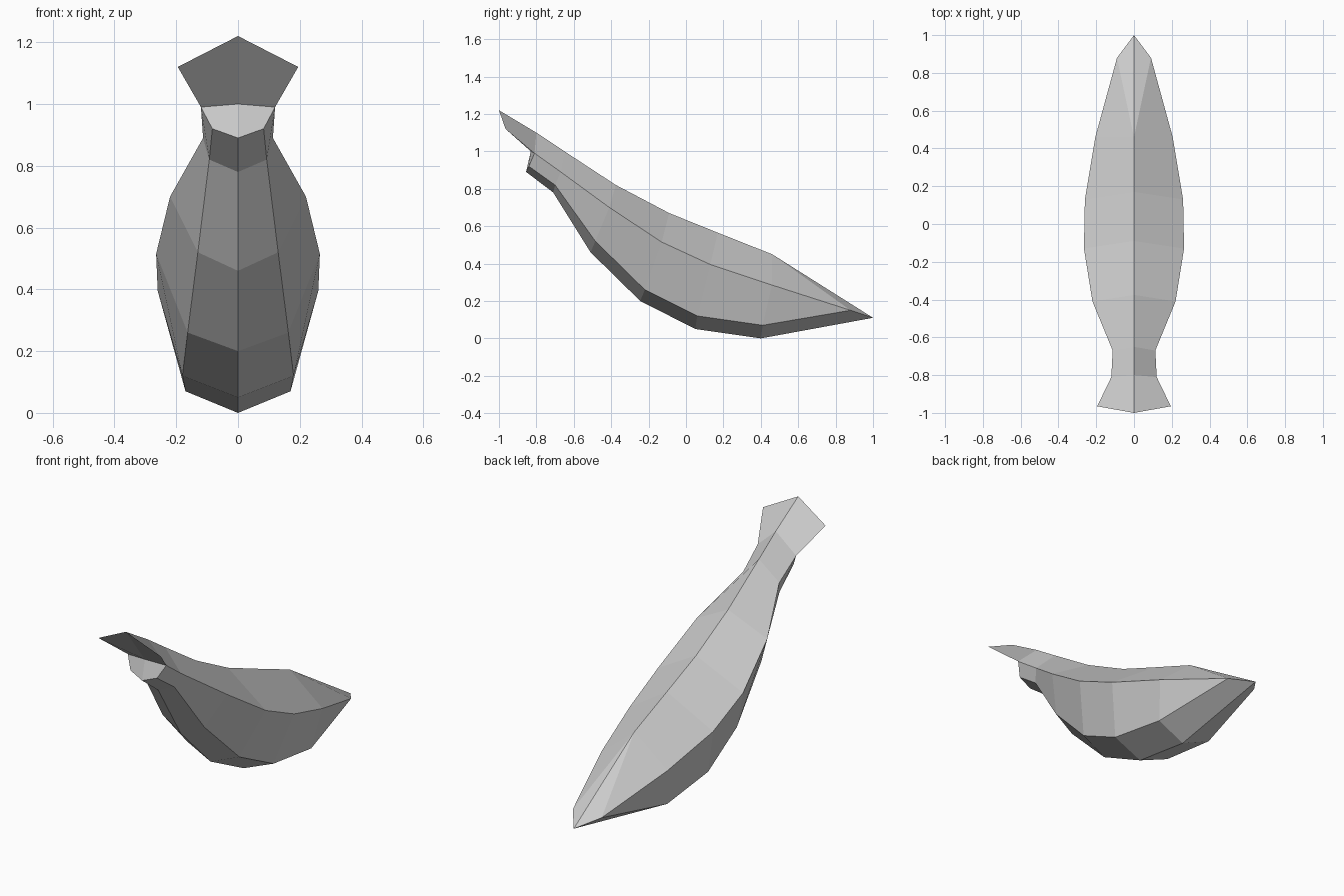
import bpy
import bmesh

default_cube = bpy.data.objects.get("Cube")
if default_cube:
    bpy.data.objects.remove(default_cube, do_unlink=True)


def make_material(name, colour):
    material = bpy.data.materials.new(name)
    material.use_nodes = True
    material.diffuse_color = colour
    shader = next(n for n in material.node_tree.nodes if n.type == "BSDF_PRINCIPLED")
    shader.inputs["Base Color"].default_value = colour
    shader.inputs["Roughness"].default_value = 0.8
    return material


# Lengthwise lines of the left half, each running from neck to tail as (x, y, z)
ridge = [(0, -.8, 1.1), (0, -.65, 1), (0, -.375, .82),
         (0, -.09, .67), (0, .17, .565), (0, .46, .45)]
flank = [(.12, -.81, .99), (.113, -.67, .89), (.22, -.41, .7),
         (.265, -.13, .515), (.26, .13, .395), (.205, .46, .285)]
chine = [(.083, -.84, .92), (.093, -.7, .82), (.13, -.485, .52),
         (.163, -.22, .26), (.18, .06, .12), (.17, .41, .07)]
keel = [(0, -.855, .89), (0, -.71, .78), (0, -.51, .46),
        (0, -.245, .2), (0, .05, .05), (0, .4, 0)]

bm = bmesh.new()
lines = [[bm.verts.new(point) for point in line]
         for line in (ridge, flank, chine, keel)]
ridge_v, flank_v, chine_v, keel_v = lines

# Body skin between neighbouring lines
for upper, lower in zip(lines, lines[1:]):
    for i in range(len(upper) - 1):
        bm.faces.new((upper[i], lower[i], lower[i + 1], upper[i + 1]))

# Overhanging hood with a recessed front below it
hood_tip = bm.verts.new((0, -1, 1.22))
hood_corner = bm.verts.new((.195, -.965, 1.12))
throat = bm.verts.new((0, -.83, 1))
bm.faces.new((hood_tip, hood_corner, flank_v[0], ridge_v[0]))
bm.faces.new((throat, flank_v[0], hood_corner, hood_tip))
bm.faces.new((throat, keel_v[0], chine_v[0], flank_v[0]))

# Tail closing to a point
tail_tip = bm.verts.new((0, 1, .11))
tail_side = bm.verts.new((.09, .88, .15))
bm.faces.new((ridge_v[-1], flank_v[-1], tail_side))
bm.faces.new((ridge_v[-1], tail_side, tail_tip))
bm.faces.new((flank_v[-1], chine_v[-1], tail_side))
bm.faces.new((chine_v[-1], keel_v[-1], tail_tip, tail_side))

# Mirrored right half, welded along the centre
copy = bmesh.ops.duplicate(bm, geom=bm.verts[:] + bm.edges[:] + bm.faces[:])["geom"]
for item in copy:
    if isinstance(item, bmesh.types.BMVert):
        item.co.x = -item.co.x
bmesh.ops.remove_doubles(bm, verts=bm.verts[:], dist=0.0001)
bmesh.ops.recalc_face_normals(bm, faces=bm.faces[:])

mesh = bpy.data.meshes.new("hooded_body")
bm.to_mesh(mesh)
bm.free()
mesh.materials.append(make_material("plain_grey", (.6, .6, .6, 1)))
body = bpy.data.objects.new("hooded_body", mesh)
bpy.context.collection.objects.link(body)
